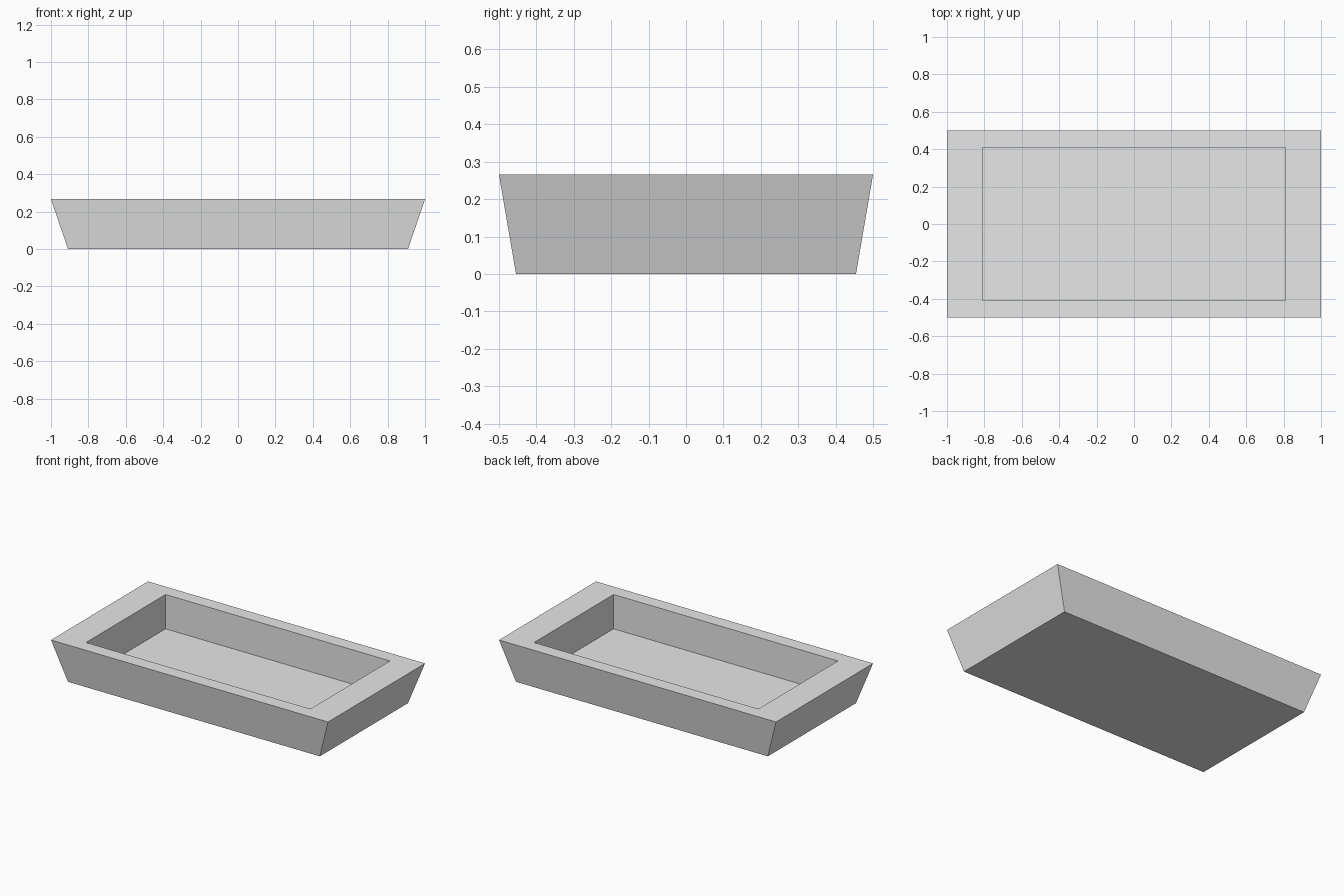
import bpy
import bmesh

cube = bpy.data.objects.get("Cube")
if cube:
    bpy.data.objects.remove(cube, do_unlink=True)

# Single plain grey
grey = bpy.data.materials.new("light_grey")
grey.use_nodes = True
colour = (0.8, 0.8, 0.8, 1.0)
grey.diffuse_color = colour
grey.node_tree.nodes["Principled BSDF"].inputs["Base Color"].default_value = colour

HEIGHT = 0.266
FLOOR = 0.042


def ring(bm, half_x, half_y, z):
    """Rectangle of four vertices, counter-clockwise from above."""
    signs = ((-1, -1), (1, -1), (1, 1), (-1, 1))
    return [bm.verts.new((sx * half_x, sy * half_y, z)) for sx, sy in signs]


# Flared tray: outer walls, flat rim, straight-sided recess
bm = bmesh.new()
rings = [
    ring(bm, 0.909, 0.4545, 0),
    ring(bm, 1.0, 0.5, HEIGHT),
    ring(bm, 0.81, 0.41, HEIGHT),
    ring(bm, 0.81, 0.41, FLOOR),
]
for low, high in zip(rings, rings[1:]):
    for i in range(4):
        j = (i + 1) % 4
        bm.faces.new((low[i], low[j], high[j], high[i]))

# Underside and recess floor
bm.faces.new(reversed(rings[0]))
bm.faces.new(rings[-1])

mesh = bpy.data.meshes.new("tray")
bm.to_mesh(mesh)
bm.free()
mesh.materials.append(grey)
tray = bpy.data.objects.new("tray", mesh)
bpy.context.collection.objects.link(tray)
